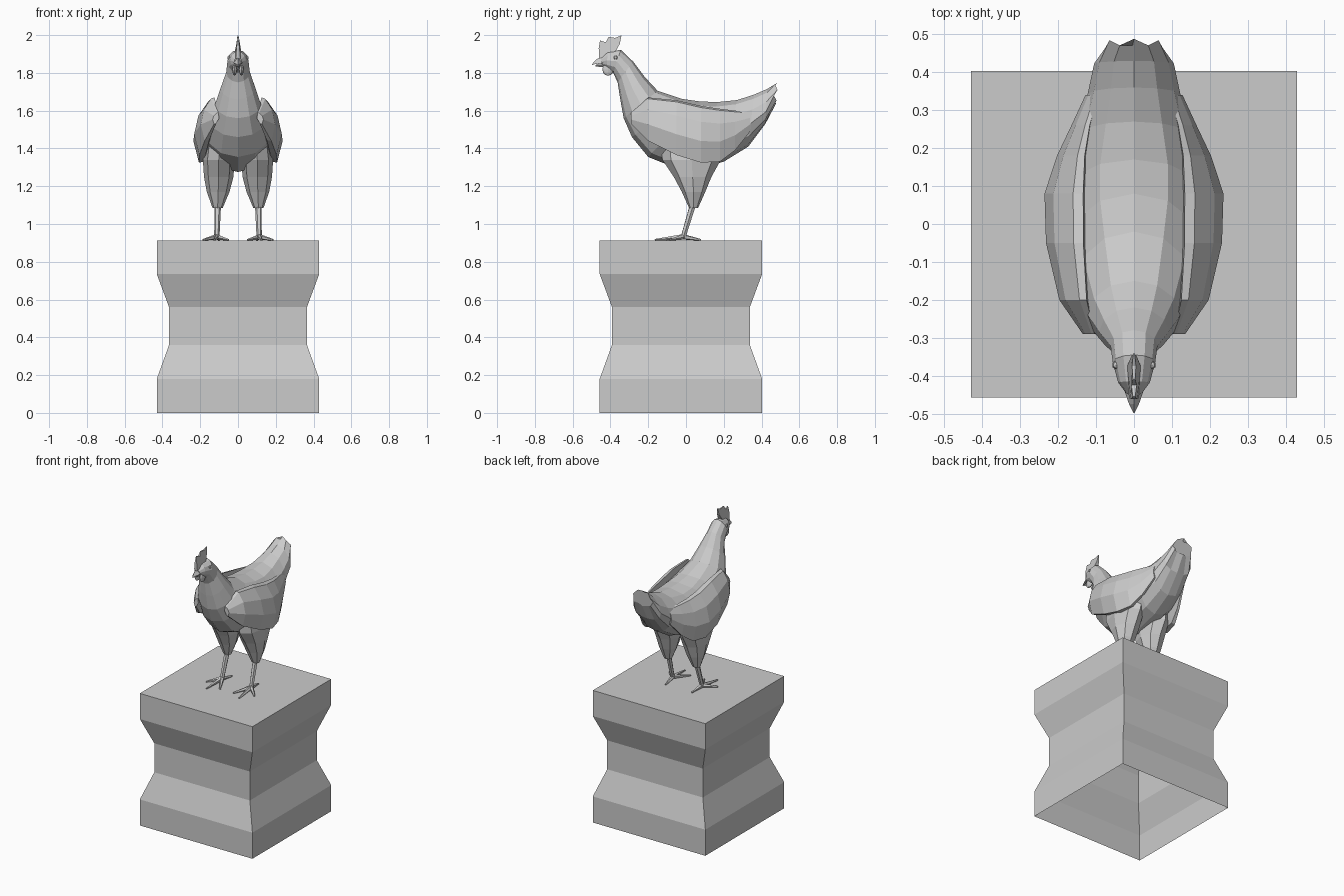
import bpy, bmesh
from math import sin, cos, pi
from mathutils import Vector


def make(name, verts, faces, mirror=False):
    me = bpy.data.meshes.new(name)
    me.from_pydata([tuple(v) for v in verts], [], faces)
    bm = bmesh.new()
    bm.from_mesh(me)
    bmesh.ops.recalc_face_normals(bm, faces=bm.faces)
    bm.to_mesh(me)
    bm.free()
    ob = bpy.data.objects.new(name, me)
    bpy.context.collection.objects.link(ob)
    if mirror:
        ob.modifiers.new("Mirror", 'MIRROR')
    return ob


def loft(name, rings, mirror=False, start=True, end=True):
    """Skin a list of equal-sized point rings."""
    n = len(rings[0])
    faces = [(i * n + j, i * n + (j + 1) % n, (i + 1) * n + (j + 1) % n, (i + 1) * n + j)
             for i in range(len(rings) - 1) for j in range(n)]
    if start:
        faces.append(tuple(range(n)))
    if end:
        faces.append(tuple(range((len(rings) - 1) * n, len(rings) * n)))
    return make(name, [p for r in rings for p in r], faces, mirror)


def tube(name, a, b, r1, r2, n=6, mirror=True):
    """Tapered stick between two points."""
    a, b = Vector(a), Vector(b)
    q = (b - a).to_track_quat('Z', 'Y')
    ring = lambda c, r: [c + q @ Vector((r * cos(2 * pi * k / n), r * sin(2 * pi * k / n), 0))
                         for k in range(n)]
    return loft(name, [ring(a, r1), ring(b, r2)], mirror)


def ball(name, loc, size, u=8, v=6):
    bm = bmesh.new()
    bmesh.ops.create_uvsphere(bm, u_segments=u, v_segments=v, radius=1)
    for p in bm.verts:
        p.co = Vector(loc) + Vector(p.co[k] * size[k] for k in range(3))
    me = bpy.data.meshes.new(name)
    bm.to_mesh(me)
    bm.free()
    ob = bpy.data.objects.new(name, me)
    bpy.context.collection.objects.link(ob)
    ob.modifiers.new("Mirror", 'MIRROR')


# Pedestal: square profile, open underneath
profile = [(0.43, 0), (0.43, 0.18), (0.365, 0.36), (0.365, 0.56), (0.43, 0.735), (0.43, 0.912)]
loft("pedestal", [[(sx * h, sy * h - 0.027, z) for sx, sy in ((-1, -1), (1, -1), (1, 1), (-1, 1))]
                  for h, z in profile], start=False)

# Head, neck, body and tail: top y, z / bottom y, z / half width / downward shift of widest point
spine = [(-0.45, 1.88, -0.445, 1.84, 0.020, 0),
         (-0.415, 1.912, -0.42, 1.82, 0.042, 0),
         (-0.345, 1.922, -0.385, 1.80, 0.056, 0),
         (-0.28, 1.86, -0.362, 1.75, 0.062, 0),
         (-0.22, 1.78, -0.348, 1.66, 0.092, 0),
         (-0.15, 1.705, -0.33, 1.56, 0.122, 0),
         (-0.02, 1.662, -0.286, 1.46, 0.155, 0),
         (0.08, 1.648, -0.20, 1.355, 0.178, 0),
         (0.17, 1.646, 0.00, 1.275, 0.178, 0),
         (0.27, 1.656, 0.20, 1.33, 0.148, 0),
         (0.36, 1.685, 0.33, 1.41, 0.122, 0.1),
         (0.43, 1.715, 0.42, 1.53, 0.105, 0.3),
         (0.488, 1.75, 0.478, 1.64, 0.075, 0.3)]
N = 12
body = []
for i, (ty, tz, by, bz, w, shift) in enumerate(spine):
    ring = []
    for j in range(N):
        t = 2 * pi * j / N
        k = cos(t) - shift * sin(t) ** 2
        notch = 0.016 if i == len(spine) - 1 and j % 2 else 0
        ring.append((w * sin(t), (ty + by) / 2 + k * (ty - by) / 2 - notch,
                     (tz + bz) / 2 + k * (tz - bz) / 2))
    body.append(ring)
loft("body", body)

# Wings: y, top z, bottom z, inner x, outer x
stations = [(-0.29, 1.59, 1.53, 0.10, 0.135),
            (-0.20, 1.67, 1.44, 0.115, 0.197),
            (-0.05, 1.655, 1.365, 0.12, 0.232),
            (0.08, 1.625, 1.325, 0.12, 0.236),
            (0.18, 1.61, 1.33, 0.12, 0.203),
            (0.26, 1.60, 1.39, 0.11, 0.165),
            (0.34, 1.59, 1.49, 0.09, 0.128)]
section = [(0.0, 0.5), (0.12, 1.0), (0.35, 0.97), (0.8, 0.72), (1.0, 0.38), (0.75, 0.0), (0.45, 0.02)]
loft("wings", [[(xi + u * (xo - xi), y, zb + v * (zt - zb)) for u, v in section]
               for y, zt, zb, xi, xo in stations], mirror=True)

# Thighs: z, centre x, centre y, radius x, radius y
thigh = [(1.46, 0.095, 0.03, 0.075, 0.17), (1.34, 0.102, 0.03, 0.084, 0.155),
         (1.25, 0.102, 0.035, 0.078, 0.10), (1.17, 0.105, 0.04, 0.060, 0.062),
         (1.085, 0.108, 0.04, 0.027, 0.024)]
loft("thighs", [[(cx + rx * cos(pi * k / 4), cy + ry * sin(pi * k / 4), z) for k in range(8)]
                for z, cx, cy, rx, ry in thigh], mirror=True)

# Shanks and toes
tube("shanks", (0.107, 0.042, 1.12), (0.112, -0.015, 0.93), 0.018, 0.014)
for nm, tip in (("inner", (0.05, -0.125)), ("middle", (0.125, -0.165)),
                ("outer", (0.185, -0.085)), ("back", (0.10, 0.078))):
    tube(nm + "_toes", (0.112, -0.015, 0.932), (tip[0], tip[1], 0.916), 0.015, 0.005, 5)

# Beak, upper and lower
loft("upper_beak", [[(0, -0.44, 1.89), (0.025, -0.44, 1.852), (-0.025, -0.44, 1.852)],
                    [(0, -0.475, 1.872), (0.013, -0.475, 1.848), (-0.013, -0.475, 1.848)],
                    [(0, -0.498, 1.846), (0.002, -0.497, 1.842), (-0.002, -0.497, 1.842)]])
tube("lower_beak", (0, -0.43, 1.845), (0, -0.48, 1.838), 0.017, 0.004, 5, mirror=False)

# Comb: toothed outline, thick at the base and thin at the tips
outline = [(-0.46, 1.875, 0.012), (-0.462, 1.93, 0.008), (-0.455, 1.972, 0.003),
           (-0.425, 1.962, 0.007), (-0.41, 1.99, 0.003), (-0.375, 1.985, 0.005),
           (-0.342, 1.998, 0.002), (-0.35, 1.955, 0.008), (-0.375, 1.91, 0.018)]
loft("comb", [[(s * t, y, z) for y, z, t in outline] for s in (-1, 1)])

# Wattles and eyes
ball("wattles", (0.018, -0.413, 1.818), (0.012, 0.030, 0.033))
ball("eyes", (0.048, -0.372, 1.88), (0.010, 0.011, 0.012), 6, 4)
